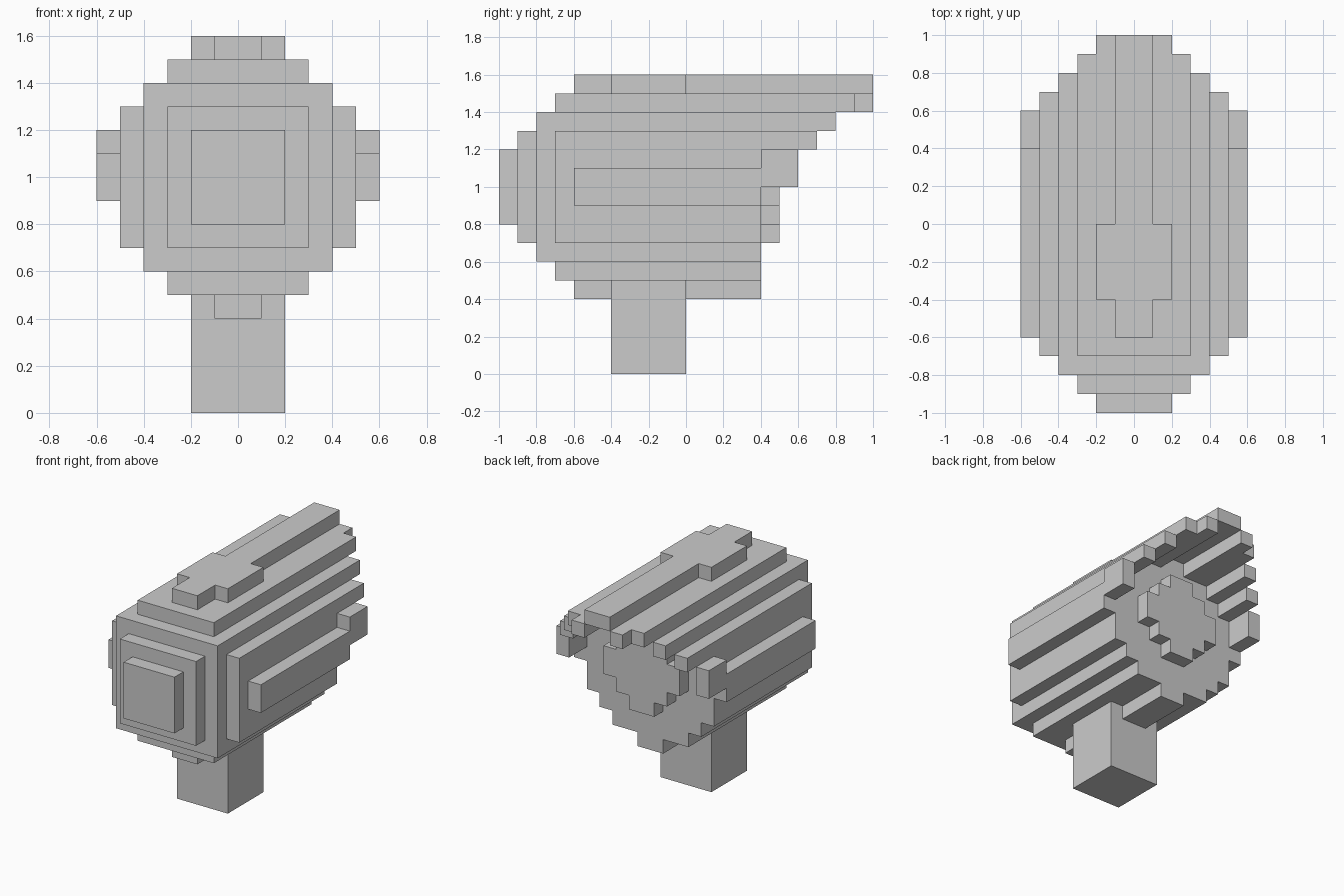
import bpy, bmesh

if "Cube" in bpy.data.objects:
    bpy.data.objects.remove(bpy.data.objects["Cube"])

U = 0.1  # block size; all sizes below are whole blocks


def cells(x0, x1, y0, y1, z0, z1):
    return {(x, y, z) for x in range(x0, x1) for y in range(y0, y1) for z in range(z0, z1)}


def centred(w, y0, y1, z0, z1):
    return cells(-w, w, y0, y1, z0, z1)


def pair(x0, x1, y0, y1, z0, z1):
    return cells(x0, x1, y0, y1, z0, z1) | cells(-x1, -x0, y0, y1, z0, z1)


# Rounded housing: stepped layers (half width, front y, bottom z, top z)
housing = set()
for w, y, z0, z1 in [(2, -10, 8, 12), (3, -9, 7, 13), (4, -8, 6, 14), (5, -7, 7, 13),
                     (3, -7, 5, 15), (6, -6, 9, 11), (1, -6, 4, 16)]:
    housing |= centred(w, y, 4, z0, z1)

# Top plate above the post
top_plate = centred(2, -4, 0, 15, 16) - housing

# Support post
post = centred(2, -4, 0, 0, 5) - housing

# Overhanging visor, one block thick, stepping back toward the sides
visor = centred(1, 4, 10, 15, 16)
for x0, x1, y, z0, z1 in [(1, 2, 10, 14, 15), (2, 3, 9, 14, 15), (3, 4, 8, 13, 14),
                          (4, 5, 7, 12, 13), (5, 6, 6, 10, 12)]:
    visor |= pair(x0, x1, 4, y, z0, z1)

# Round lens disc on the back face
lens = centred(1, 4, 5, 7, 13) | centred(2, 4, 5, 8, 12) | centred(3, 4, 5, 9, 11)

parts = {"housing": housing, "top_plate": top_plate, "post": post,
         "visor": visor, "lens": lens}
solid = set().union(*parts.values())


def build(name, part):
    """Skin the exposed sides of the part and merge flat areas."""
    bm = bmesh.new()
    for c in part:
        for axis in range(3):
            for side in (0, 1):
                n = list(c)
                n[axis] += 1 if side else -1
                if tuple(n) in solid:
                    continue
                a, b = (axis + 1) % 3, (axis + 2) % 3
                loop = [(0, 0), (1, 0), (1, 1), (0, 1)]
                if not side:
                    loop.reverse()
                verts = []
                for i, j in loop:
                    p = list(c)
                    p[axis] += side
                    p[a] += i
                    p[b] += j
                    verts.append(bm.verts.new([v * U for v in p]))
                bm.faces.new(verts)
    bmesh.ops.remove_doubles(bm, verts=bm.verts, dist=0.001)
    bmesh.ops.dissolve_limit(bm, angle_limit=0.01, verts=bm.verts, edges=bm.edges)
    mesh = bpy.data.meshes.new(name)
    bm.to_mesh(mesh)
    bm.free()
    bpy.context.collection.objects.link(bpy.data.objects.new(name, mesh))


for name, part in parts.items():
    build(name, part)
